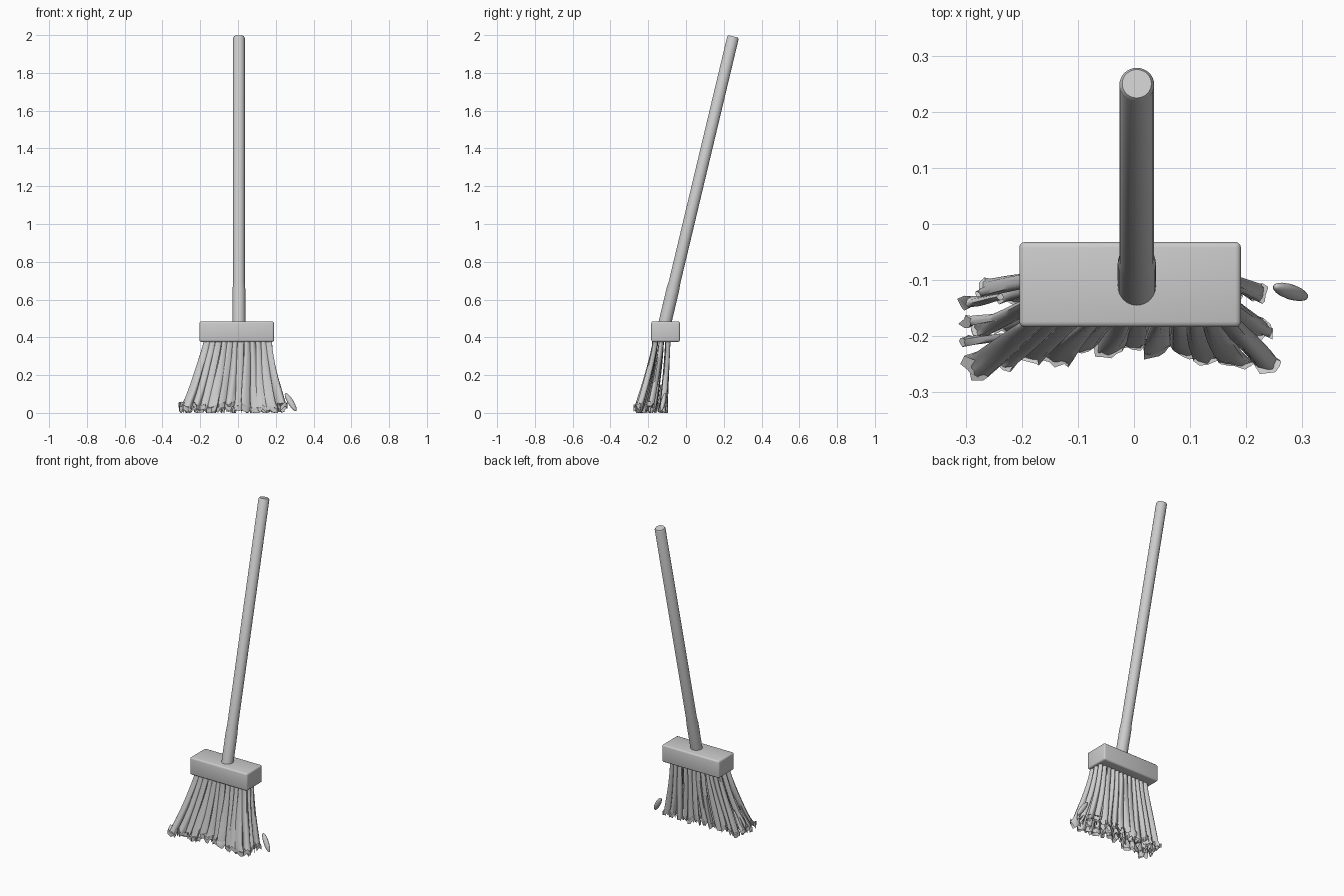
import bpy, bmesh, math, random
from mathutils import Vector

random.seed(7)
scene = bpy.context.scene
if "Cube" in bpy.data.objects:
    bpy.data.objects.remove(bpy.data.objects["Cube"], do_unlink=True)

GREY = (0.6, 0.6, 0.6, 1)
grey = bpy.data.materials.new("plain grey")
grey.use_nodes = True
grey.diffuse_color = GREY
grey.node_tree.nodes["Principled BSDF"].inputs["Base Color"].default_value = GREY


def finish(bm, name, angle=40):
    """Turn a bmesh into a smooth-shaded object."""
    bmesh.ops.recalc_face_normals(bm, faces=bm.faces)
    mesh = bpy.data.meshes.new(name)
    bm.to_mesh(mesh)
    bm.free()
    mesh.materials.append(grey)
    obj = bpy.data.objects.new(name, mesh)
    scene.collection.objects.link(obj)
    bpy.ops.object.select_all(action='DESELECT')
    obj.select_set(True)
    bpy.context.view_layer.objects.active = obj
    bpy.ops.object.shade_smooth_by_angle(angle=math.radians(angle))
    return obj


def loft(bm, rings):
    """Skin a list of vertex rings and cap both ends."""
    n = len(rings[0])
    for a, b in zip(rings, rings[1:]):
        for i in range(n):
            j = (i + 1) % n
            bm.faces.new((a[i], a[j], b[j], b[i]))
    bm.faces.new(rings[0][::-1])
    bm.faces.new(rings[-1])


# Handle: a tilted round pole with a slightly thicker lower sleeve
foot, top = Vector((0.005, -0.118, 0.45)), Vector((0.005, 0.25, 1.993))
axis = top - foot
tilt = axis.to_track_quat('Z', 'Y')
stations = [(0, 0.034), (0.13, 0.034), (0.155, 0.031),
            (0.995, 0.031), (1, 0.026)]
bm = bmesh.new()
rings = []
for t, r in stations:
    ring = []
    for i in range(32):
        a = math.tau * i / 32
        offset = tilt @ Vector((r * math.cos(a), r * math.sin(a), 0))
        ring.append(bm.verts.new(foot + axis * t + offset))
    rings.append(ring)
loft(bm, rings)
finish(bm, "handle", 50)

# Head block: a box with softly rounded edges
bm = bmesh.new()
bmesh.ops.create_cube(bm, size=1)
for v in bm.verts:
    v.co = Vector((v.co.x * 0.395 - 0.007,
                   v.co.y * 0.152 - 0.108,
                   v.co.z * 0.108 + 0.43))
bmesh.ops.bevel(bm, geom=bm.edges[:], offset=0.01, segments=3,
                profile=0.5, affect='EDGES')
finish(bm, "head_block")


def tuft(bm, start, end, width, depth, yaw, flare=1.3, sides=12, steps=9):
    """A flattened, wavy clump of bristles with a ragged tip."""
    phase = random.uniform(0, math.tau)
    rings = []
    for s in range(steps + 1):
        t = s / steps
        f = t ** flare
        x = start.x + (end.x - start.x) * f
        y = start.y + (end.y - start.y) * f
        z = start.z + (end.z - start.z) * t
        x += 0.003 * math.sin(phase + 5 * t)
        w = width[0] + (width[1] - width[0]) * t
        d = depth[0] + (depth[1] - depth[0]) * t
        ring = []
        for i in range(sides):
            a = math.tau * i / sides
            ridge = 1 + 0.16 * math.sin(3 * a + phase + 2 * t)
            u, v = w * ridge * math.cos(a), d * ridge * math.sin(a)
            turn = yaw * t
            p = Vector((x + u * math.cos(turn) - v * math.sin(turn),
                        y + u * math.sin(turn) + v * math.cos(turn), z))
            if s == steps:
                p.z = max(0, p.z + random.uniform(-0.02, 0.018))
                p.x += random.uniform(-0.005, 0.005)
                p.y += random.uniform(-0.006, 0.006)
            ring.append(bm.verts.new(p))
        rings.append(ring)
    loft(bm, rings)
    # Hollow the tip so the clump ends in a frayed rim
    bm.faces.ensure_lookup_table()
    tip = bm.faces[-1]
    bmesh.ops.inset_region(bm, faces=[tip], thickness=0.003)
    for v in tip.verts:
        v.co.z += 0.025


def bristle_row(name, count, y0, y1, width, depth, sway, spread=1.0):
    """One row of tufts fanning out below the block."""
    bm = bmesh.new()
    for k in range(count):
        u = k / (count - 1)
        x0 = -0.160 + 0.322 * u
        x1 = (-0.278 + 0.508 * u) * spread + random.uniform(-0.008, 0.008)
        bulge = sway * (abs(2 * u - 1) - 0.5)
        y_end = y1 - bulge + random.uniform(-0.008, 0.008)
        tuft(bm, Vector((x0, y0, 0.4)),
             Vector((x1, y_end, random.uniform(0.008, 0.022))),
             width, depth, random.uniform(-0.5, 0.5))
    return finish(bm, name, 60)


# Bristles: a nearly closed front sheet with looser rows behind it
bristle_row("front_bristles", 12, -0.162, -0.232, (0.0155, 0.027), (0.013, 0.016), 0.04)
bristle_row("middle_bristles", 11, -0.130, -0.180, (0.013, 0.018), (0.012, 0.016), 0.02)
bristle_row("back_bristles", 12, -0.096, -0.122, (0.012, 0.019), (0.012, 0.015), 0.0, 0.96)

# Splayed wisps at the model's right edge
bm = bmesh.new()
for y in (-0.13, -0.165, -0.20):
    tuft(bm, Vector((-0.235, y, 0.15)), Vector((-0.298, y - 0.01, 0.018)),
         (0.006, 0.013), (0.006, 0.009), 0.4, 1.0, 8, 5)
finish(bm, "edge_wisps", 60)

# Loose stray clump beside the left edge
bm = bmesh.new()
bmesh.ops.create_uvsphere(bm, u_segments=16, v_segments=10, radius=1)
for v in bm.verts:
    c = v.co.copy()
    v.co = Vector((0.279 + 0.018 * c.x - 0.026 * c.z,
                   -0.121 + 0.013 * c.y + 0.01 * c.z,
                   0.057 + 0.048 * c.z))
finish(bm, "stray_clump", 60)
